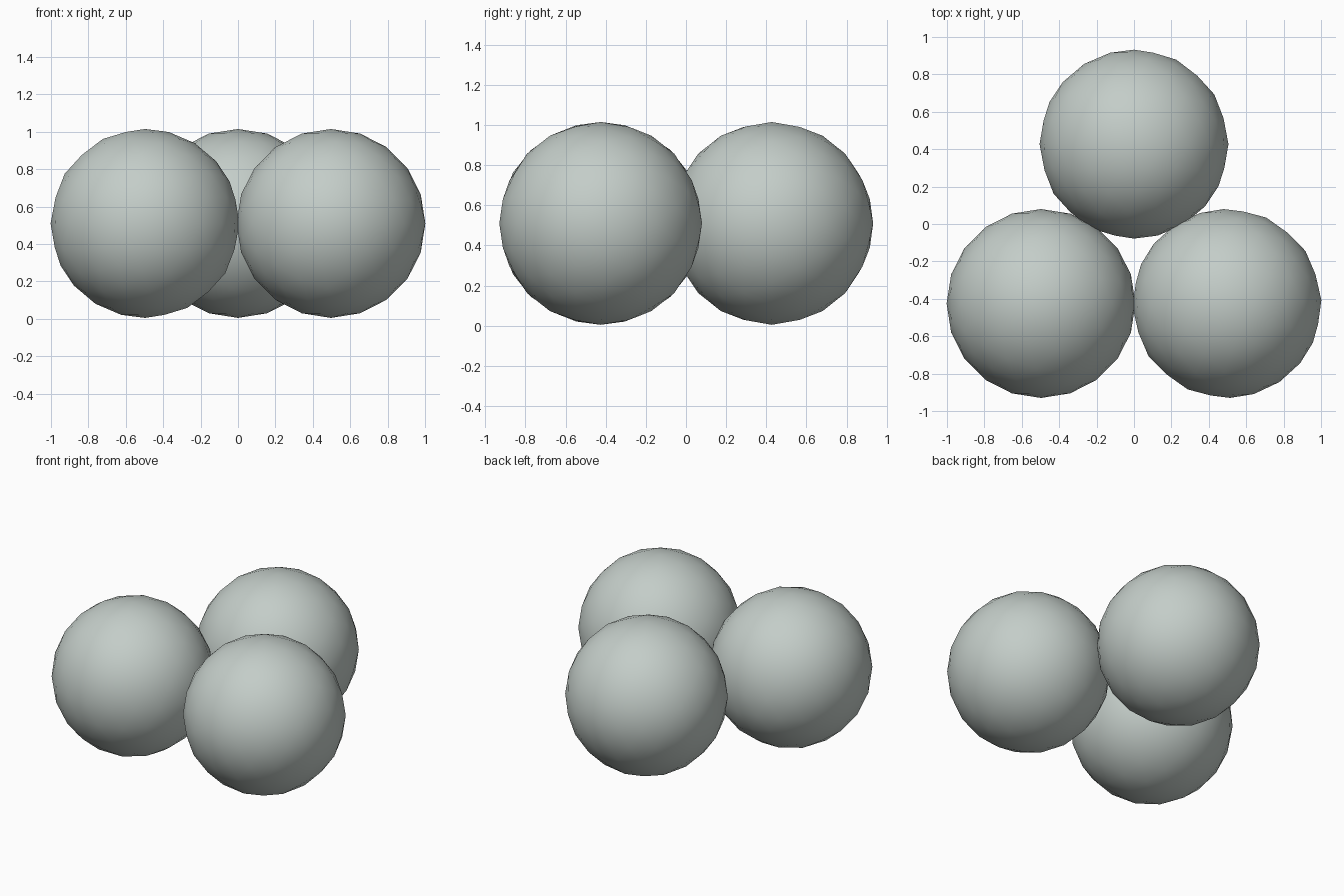
import bpy
from math import radians

cube = bpy.data.objects.get("Cube")
if cube:
    bpy.data.objects.remove(cube, do_unlink=True)

# One pale grey-green material
COLOUR = (0.55, 0.61, 0.58, 1)
mat = bpy.data.materials.new("pale grey green")
mat.use_nodes = True
mat.diffuse_color = COLOUR
mat.node_tree.nodes["Principled BSDF"].inputs["Base Color"].default_value = COLOUR

RADIUS = 0.505


def ball(name, x, y, tilt):
    """Low-poly smooth-shaded ball, turned by tilt degrees."""
    bpy.ops.mesh.primitive_ico_sphere_add(
        subdivisions=3, radius=RADIUS, location=(x, y, 0.51),
        rotation=[radians(a) for a in tilt])
    obj = bpy.context.object
    obj.name = name
    obj.data.materials.append(mat)
    bpy.ops.object.shade_smooth()


# Three touching balls in a triangle
ball("front_right_ball", -0.497, -0.425, (0, 0, 0))
ball("front_left_ball", 0.497, -0.425, (90, 0, 2))
ball("back_ball", 0, 0.427, (90, 0, 0))
